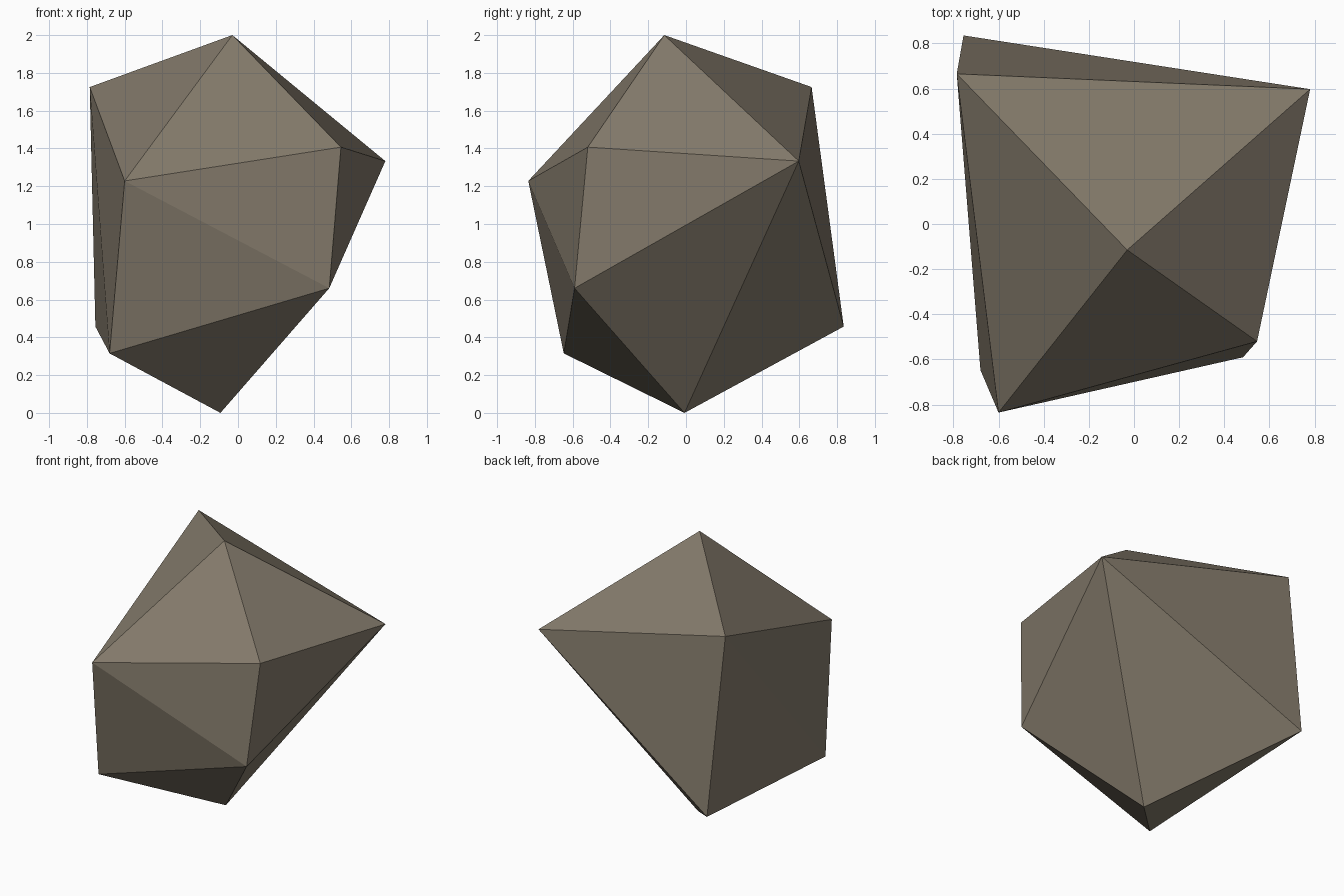
import bpy, bmesh

if "Cube" in bpy.data.objects:
    bpy.data.objects.remove(bpy.data.objects["Cube"])

# Faceted boulder: convex hull around nine corner points
corners = [
    (-0.03, -0.115, 2.0),     # peak
    (-0.785, 0.665, 1.725),   # upper ring
    (-0.60, -0.835, 1.228),
    (0.545, -0.52, 1.407),
    (0.78, 0.597, 1.333),
    (0.483, -0.59, 0.66),     # lower ring
    (-0.68, -0.647, 0.315),
    (-0.755, 0.835, 0.457),
    (-0.093, -0.008, 0.0),    # foot
]

bm = bmesh.new()
for c in corners:
    bm.verts.new(c)
bmesh.ops.convex_hull(bm, input=bm.verts[:])
bmesh.ops.recalc_face_normals(bm, faces=bm.faces[:])

mesh = bpy.data.meshes.new("boulder")
bm.to_mesh(mesh)
bm.free()

# Warm grey stone
stone = bpy.data.materials.new("warm grey stone")
stone.diffuse_color = (0.235, 0.20, 0.15, 1)
stone.use_nodes = True
stone.node_tree.nodes["Principled BSDF"].inputs["Base Color"].default_value = stone.diffuse_color
mesh.materials.append(stone)

boulder = bpy.data.objects.new("boulder", mesh)
bpy.context.collection.objects.link(boulder)
